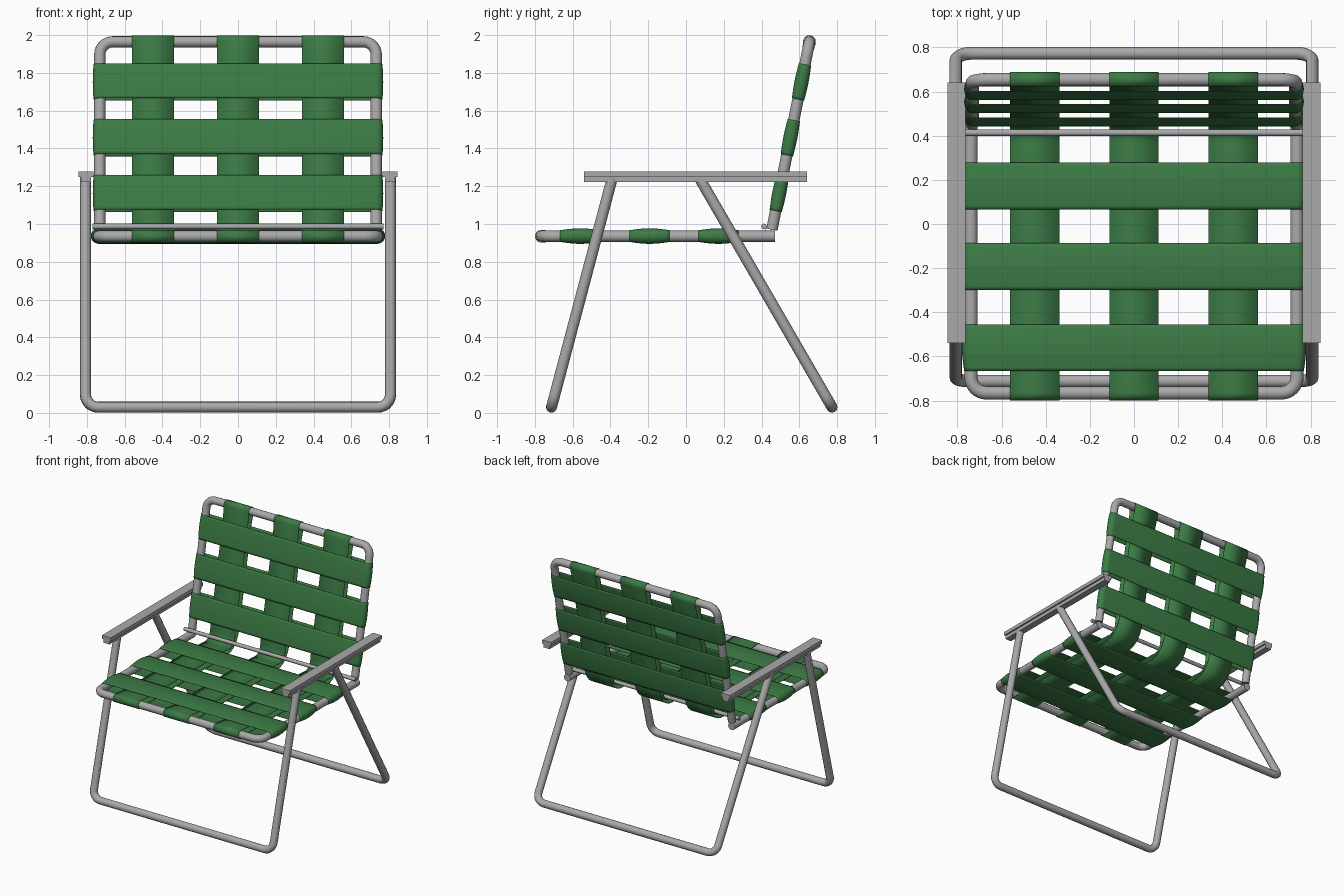
import bpy, bmesh
from math import sin, cos, pi
from mathutils import Vector as V

cube = bpy.data.objects.get("Cube")
if cube:
    bpy.data.objects.remove(cube, do_unlink=True)


def material(name, rgb):
    m = bpy.data.materials.new(name)
    m.use_nodes = True
    m.diffuse_color = (*rgb, 1)
    bsdf = next(n for n in m.node_tree.nodes if n.type == 'BSDF_PRINCIPLED')
    bsdf.inputs["Base Color"].default_value = (*rgb, 1)
    return m


metal = material("grey_metal", (0.40, 0.40, 0.40))
fabric = material("green_webbing", (0.045, 0.20, 0.06))


def finish(obj, angle=0.7):
    bpy.ops.object.select_all(action='DESELECT')
    obj.select_set(True)
    bpy.context.view_layer.objects.active = obj
    if obj.type == 'CURVE':
        bpy.ops.object.convert(target='MESH')
    bpy.ops.object.shade_smooth_by_angle(angle=angle)


def loft(name, rings, mat, caps=False, thickness=0):
    """Join closed rings of points into a skin."""
    bm = bmesh.new()
    loops = [[bm.verts.new(p) for p in ring] for ring in rings]
    for a, b in zip(loops, loops[1:]):
        for i in range(len(a)):
            bm.faces.new((a[i - 1], a[i], b[i], b[i - 1]))
    if caps:
        bm.faces.new(loops[0])
        bm.faces.new(loops[-1])
    bmesh.ops.recalc_face_normals(bm, faces=bm.faces)
    mesh = bpy.data.meshes.new(name)
    bm.to_mesh(mesh)
    bm.free()
    mesh.materials.append(mat)
    obj = bpy.data.objects.new(name, mesh)
    bpy.context.collection.objects.link(obj)
    finish(obj)
    if thickness:
        mod = obj.modifiers.new("thickness", 'SOLIDIFY')
        mod.thickness = thickness
        mod.offset = -1


def tube(name, points, radius, bend=0.07):
    """Round tube along a path with right-angled corners rounded off."""
    points = [V(p) for p in points]
    path = [points[0]]
    for before, p, after in zip(points, points[1:], points[2:]):
        a, b = (before - p).normalized(), (after - p).normalized()
        centre = p + (a + b) * bend
        for k in range(9):
            t = k / 8 * pi / 2
            path.append(centre - (b * cos(t) + a * sin(t)) * bend)
    path.append(points[-1])
    curve = bpy.data.curves.new(name, 'CURVE')
    curve.dimensions = '3D'
    curve.bevel_depth = radius
    curve.bevel_resolution = 4
    curve.use_fill_caps = True
    spline = curve.splines.new('POLY')
    spline.points.add(len(path) - 1)
    for sp, p in zip(spline.points, path):
        sp.co = (*p, 1)
    curve.materials.append(metal)
    obj = bpy.data.objects.new(name, curve)
    bpy.context.collection.objects.link(obj)
    finish(obj)


def u_frame(name, x, end, bar, radius):
    """U-shaped tube: two open ends and a cross bar, given as (y, z)."""
    tube(name, [(-x, *end), (-x, *bar), (x, *bar), (x, *end)], radius)


def back_y(z):
    return 0.455 + 0.2 * (z - 0.97)


# Tubular frames
u_frame("front_leg_frame", 0.807, (-0.39, 1.245), (-0.712, 0.03), 0.029)
u_frame("rear_leg_frame", 0.807, (0.07, 1.245), (0.773, 0.03), 0.029)
u_frame("seat_frame", 0.738, (0.47, 0.935), (-0.765, 0.935), 0.03)
u_frame("back_frame", 0.732, (back_y(0.97), 0.97), (back_y(1.965), 1.965), 0.03)
tube("hinge_bar", [(-0.77, 0.413, 0.987), (0.77, 0.413, 0.987)], 0.015)

# Armrests: wide top plate over a narrower rib
half_section = [(0.040, 1.279), (0.040, 1.25), (0.027, 1.25), (0.027, 1.222)]
section = half_section + [(-x, z) for x, z in reversed(half_section)]
for side, s in (("left", 1), ("right", -1)):
    rings = [[(s * 0.804 + x, y, z) for x, z in section] for y in (-0.54, 0.64)]
    loft(side + "_armrest", rings, metal, caps=True)


def cross_band(name, centre, along, normal, half_width, half_x, edge, crown):
    """Crowned webbing loop wrapped around both side rails."""
    rings = []
    for k in range(13):
        t = k / 6 - 1
        r = edge + (crown - edge) * cos(t * pi / 2)
        ring = []
        for s in (1, -1):
            for j in range(11):
                a = j / 10 * pi - pi / 2
                ring.append(centre + along * (t * half_width)
                            + V((s * (half_x + r * cos(a)), 0, 0))
                            + normal * (s * r * sin(a)))
        rings.append(ring)
    loft(name, rings, fabric, thickness=0.003)


# Cross webbing on seat and back
up = V((0, 0.2, 1)).normalized()
facing = V((0, -1, 0.2)).normalized()
for i, y in enumerate((-0.56, -0.193, 0.172)):
    cross_band(f"seat_cross_band_{i + 1}", V((0, y, 0.936)), V((0, 1, 0)),
               V((0, 0, 1)), 0.106, 0.738, 0.031, 0.041)
for i, z in enumerate((1.162, 1.457, 1.752)):
    cross_band(f"back_cross_band_{i + 1}", V((0, back_y(z), z)), up,
               facing, 0.094, 0.732, 0.033, 0.037)

# Long webbing: side profile from the seat front, round the bend, to the back top
line = [(V((-0.765, 0.935)), 0.034), (V((-0.66, 0.935)), 0.024),
        (V((0.29, 0.935)), 0.024)]
start, corner, end = V((0.35, 0.935)), V((0.448, 0.935)), V((back_y(1.04), 1.04))
for k in range(11):
    t = k / 10
    p = start * (1 - t) ** 2 + corner * (2 * t * (1 - t)) + end * t * t
    line.append((p, 0.022 - 0.010 * sin(pi * t)))
line += [(V((back_y(1.10), 1.10)), 0.024), (V((back_y(1.86), 1.86)), 0.024),
         (V((back_y(1.965), 1.965)), 0.034)]

left, right, frames = [], [], []
for i, (p, h) in enumerate(line):
    t = (line[min(i + 1, len(line) - 1)][0] - line[max(i - 1, 0)][0]).normalized()
    n = V((-t.y, t.x))
    left.append(p + n * h)
    right.append(p - n * h)
    frames.append((p, h, t, n))


def round_end(p, h, t, n, s):
    return [p + (n * cos(a) + t * sin(a)) * (h * s)
            for a in (k / 12 * pi for k in range(13))]


outline = (left[1:-1] + round_end(*frames[-1], 1)
           + right[-2:0:-1] + round_end(*frames[0], -1))
for name, x in (("right", -0.45), ("middle", 0), ("left", 0.45)):
    rings = [[(x + dx, *p) for p in outline] for dx in (-0.112, 0.112)]
    loft(name + "_long_band", rings, fabric, thickness=0.003)
